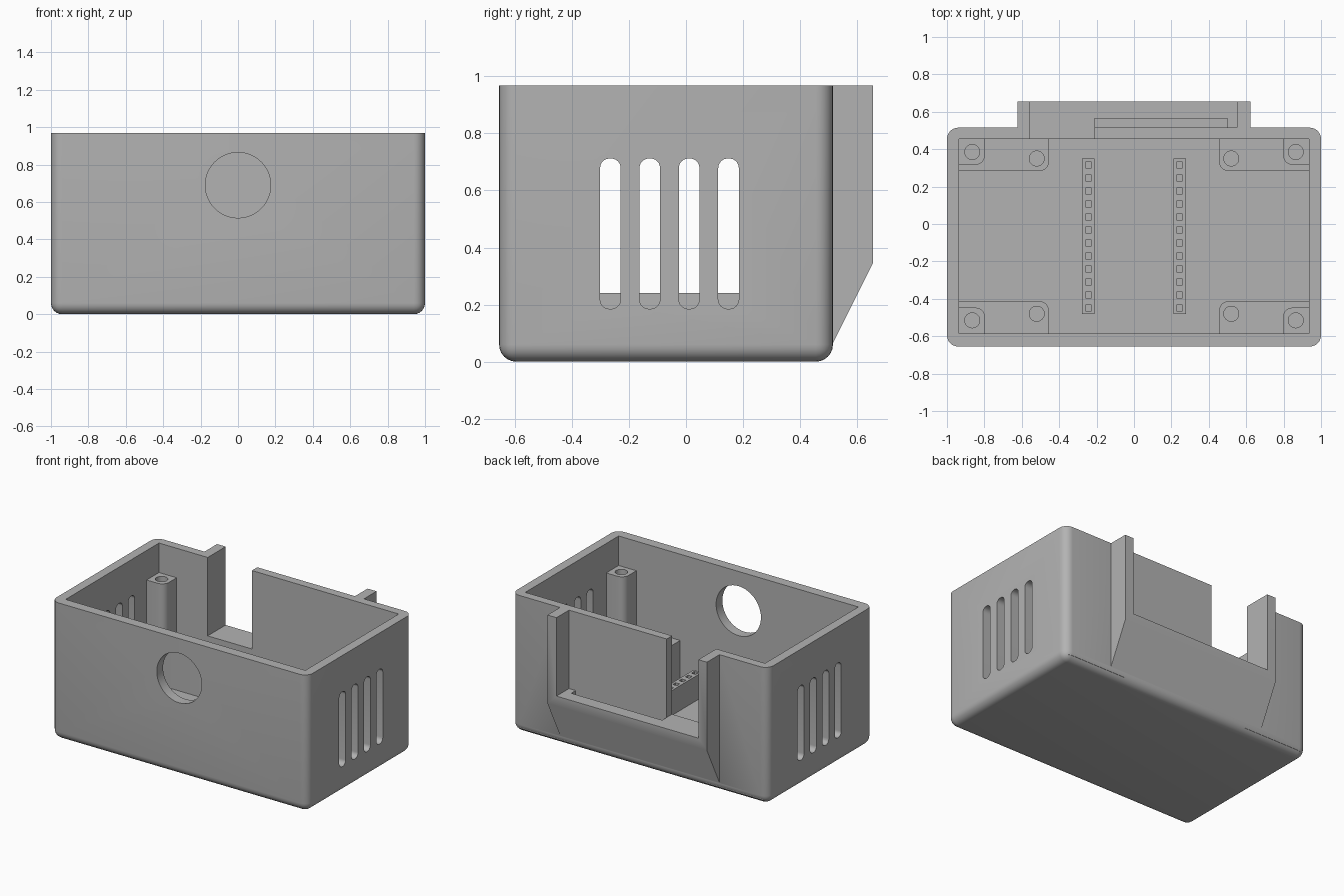
import bpy, bmesh, math
from mathutils import Matrix, Vector

if "Cube" in bpy.data.objects:
    bpy.data.objects.remove(bpy.data.objects["Cube"], do_unlink=True)

grey = bpy.data.materials.new("plastic_grey")
grey.use_nodes = True
GREY = (0.45, 0.45, 0.45, 1)
grey.diffuse_color = GREY
grey.node_tree.nodes["Principled BSDF"].inputs["Base Color"].default_value = GREY


def make(name, bm):
    bmesh.ops.recalc_face_normals(bm, faces=bm.faces)
    mesh = bpy.data.meshes.new(name)
    bm.to_mesh(mesh)
    bm.free()
    mesh.materials.append(grey)
    obj = bpy.data.objects.new(name, mesh)
    bpy.context.collection.objects.link(obj)
    return obj


def box(name, lo, hi, radius=0, axis=2, round_bottom=False):
    """Box between two corners, with the edges along one axis rounded."""
    lo, hi = Vector(lo), Vector(hi)
    bm = bmesh.new()
    bmesh.ops.create_cube(bm, size=1,
                          matrix=Matrix.Translation((lo + hi) / 2) @ Matrix.Diagonal((*(hi - lo), 1)))
    if radius:
        edges = []
        for e in bm.edges:
            a, b = (v.co for v in e.verts)
            at_bottom = max(a.z, b.z) < lo.z + 0.001
            if abs((a - b)[axis]) > 0.001 or (round_bottom and at_bottom):
                edges.append(e)
        bmesh.ops.bevel(bm, geom=edges, offset=radius, segments=6, profile=0.5, affect='EDGES')
    return make(name, bm)


def cylinder(name, centre, radius, depth, along_y=False):
    bm = bmesh.new()
    turn = Matrix.Rotation(math.pi / 2, 4, 'X') if along_y else Matrix()
    bmesh.ops.create_cone(bm, cap_ends=True, segments=48, radius1=radius, radius2=radius,
                          depth=depth, matrix=Matrix.Translation(centre) @ turn)
    return make(name, bm)


def boolean(obj, tool, operation='DIFFERENCE'):
    """Apply a boolean and throw the tool away."""
    mod = obj.modifiers.new("bool", 'BOOLEAN')
    mod.operation, mod.solver, mod.object = operation, 'EXACT', tool
    bpy.context.view_layer.objects.active = obj
    bpy.ops.object.modifier_apply(modifier=mod.name)
    bpy.data.objects.remove(tool, do_unlink=True)


TOP = 0.968
FLOOR = 0.065
X_IN, Y_FRONT, Y_BACK = 0.935, -0.585, 0.455
LEDGE = 0.415
OUT = 0.515          # outer face of the back wall
MID_Y = (Y_FRONT + Y_BACK) / 2

# Outer shell with rounded sides and bottom
case = box("case", (-1, -0.655, 0), (1, OUT, TOP), 0.06, round_bottom=True)

# Sloped bracket on the back, extruded from its side profile
bm = bmesh.new()
profile = [(0.49, 0.065), (OUT, 0.065), (0.655, 0.345), (0.655, TOP), (0.49, TOP)]
face = bm.faces.new([bm.verts.new((-0.622, y, z)) for y, z in profile])
sweep = bmesh.ops.extrude_face_region(bm, geom=[face])
bmesh.ops.translate(bm, vec=(1.244, 0, 0),
                    verts=[g for g in sweep["geom"] if isinstance(g, bmesh.types.BMVert)])
boolean(case, make("bracket", bm), 'UNION')

# Hollow inside, bracket opening, wall gap and connector pocket
boolean(case, box("cavity", (-X_IN, Y_FRONT, FLOOR), (X_IN, Y_BACK, 1.2)))
boolean(case, box("bracket_opening", (-0.555, OUT, LEDGE), (0.552, 0.8, 1.2)))
boolean(case, box("wall_gap", (-0.555, 0.4, LEDGE), (-0.21, 0.6, 1.2)))
boolean(case, box("pocket", (-0.21, OUT, 0.27), (0.5, 0.565, 0.5)))

# Round port in the front wall
boolean(case, cylinder("port", (0, -0.62, 0.69), 0.175, 0.3, along_y=True))

# Vent slots through both side walls
for i in range(4):
    y = -0.265 + i * 0.138
    boolean(case, box("vent", (-1.2, y - 0.036, 0.185), (1.2, y + 0.036, 0.712), 0.033, axis=0))


# Corner supports: a tall lid post and a lower board shelf
def support(name, sx, sy, size_x, size_y, top, hole_x, hole_y, hole_depth):
    sink = 0.054
    xs = sorted((sx * (X_IN + sink), sx * (X_IN - size_x)))
    wall = MID_Y + sy * (Y_BACK - MID_Y)
    ys = sorted((wall + sy * sink, wall - sy * size_y))
    part = box(name, (xs[0], ys[0], 0.03), (xs[1], ys[1], top), 0.05)
    centre = (sx * hole_x, wall - sy * hole_y, top)
    boolean(part, cylinder("screw_hole", centre, 0.04, hole_depth * 2))
    return part


parts = [case]
for sx, side in ((1, "left"), (-1, "right")):
    for sy, end in ((-1, "front"), (1, "back")):
        parts.append(support(f"lid_post_{end}_{side}", sx, sy, 0.138, 0.138, 0.76, 0.865, 0.07, 0.25))
        parts.append(support(f"board_shelf_{end}_{side}", sx, sy, 0.48, 0.172, 0.36, 0.52, 0.105, 0.2))

    # Pin header strip with square sockets
    x = sx * 0.244
    header = box(f"pin_header_{side}", (x - 0.033, -0.48, 0.05), (x + 0.033, 0.35, 0.24))
    for i in range(12):
        y = -0.448 + i * 0.0693
        boolean(header, box("socket", (x - 0.016, y - 0.016, 0.12), (x + 0.016, y + 0.016, 0.3)))
    parts.append(header)

# Smooth the rounded edges and keep the corners sharp
for part in parts:
    bpy.ops.object.select_all(action='DESELECT')
    part.select_set(True)
    bpy.context.view_layer.objects.active = part
    bpy.ops.object.shade_smooth_by_angle(angle=math.radians(30))
